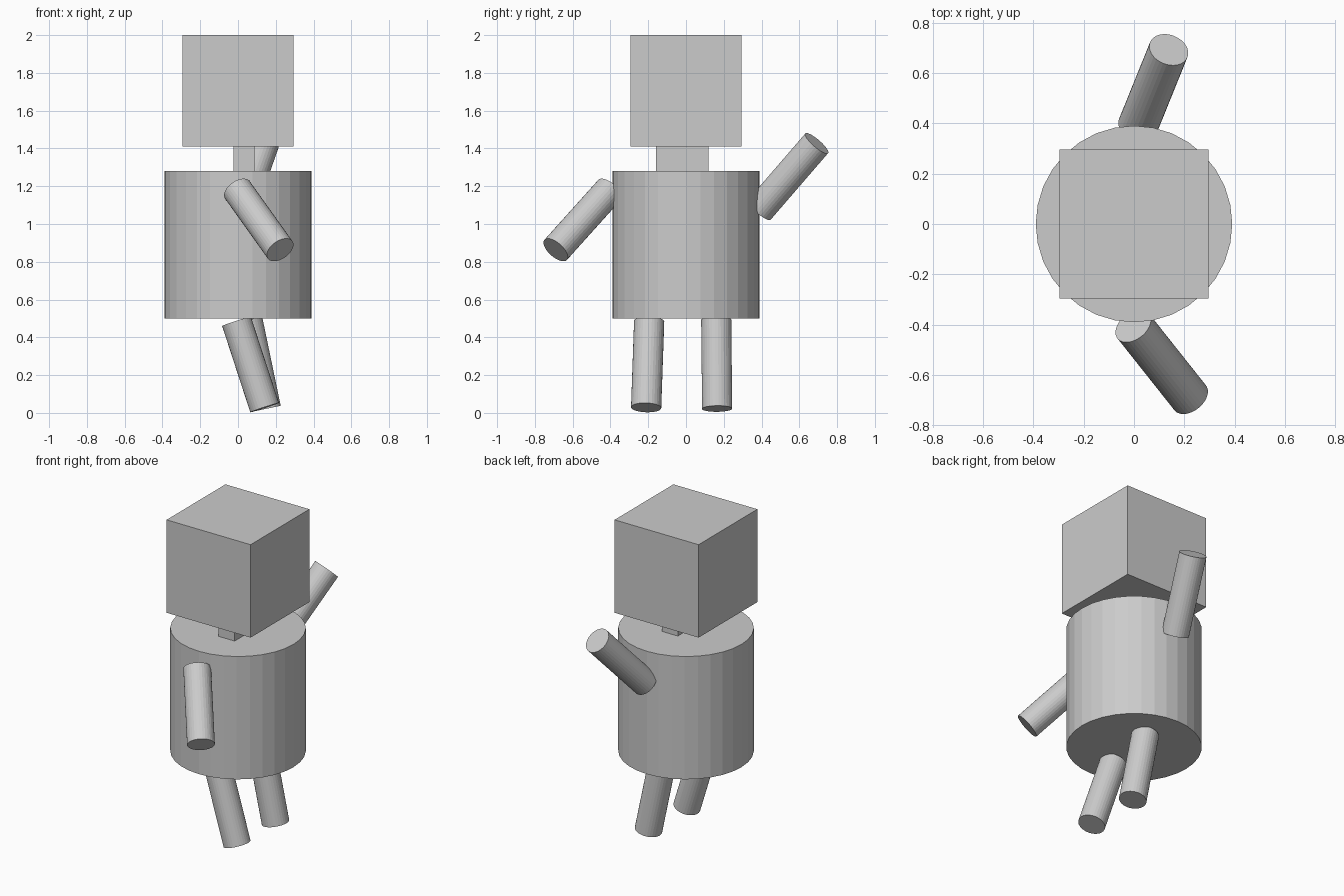
import bpy
from mathutils import Vector

if "Cube" in bpy.data.objects:
    bpy.data.objects.remove(bpy.data.objects["Cube"])


def box(name, lo, hi):
    lo, hi = Vector(lo), Vector(hi)
    bpy.ops.mesh.primitive_cube_add(size=1, location=(lo + hi) / 2)
    ob = bpy.context.object
    ob.name = name
    ob.scale = hi - lo
    return ob


def rod(name, start, end, radius):
    """Flat-shaded cylinder running between two points."""
    start, end = Vector(start), Vector(end)
    axis = end - start
    bpy.ops.mesh.primitive_cylinder_add(
        vertices=32, radius=radius, depth=axis.length,
        location=(start + end) / 2,
        rotation=Vector((0, 0, 1)).rotation_difference(axis).to_euler())
    ob = bpy.context.object
    ob.name = name
    return ob


# Head, neck and barrel-shaped body
box("head", (-0.295, -0.295, 1.41), (0.295, 0.295, 2.0))
box("neck", (-0.025, -0.158, 1.28), (0.087, 0.118, 1.41))
rod("body", (0, 0, 0.5), (0, 0, 1.28), 0.39)

# Limbs: one arm lowered, one raised, both legs slanting
limbs = {
    "lowered_arm": ((-0.003, -0.405, 1.18), (0.223, -0.69, 0.863)),
    "raised_arm": ((0.015, 0.388, 1.075), (0.138, 0.692, 1.427)),
    "front_leg": ((-0.008, -0.195, 0.485), (0.141, -0.211, 0.028)),
    "back_leg": ((0.05, 0.16, 0.493), (0.148, 0.165, 0.022)),
}
for name, (start, end) in limbs.items():
    rod(name, start, end, 0.08)
